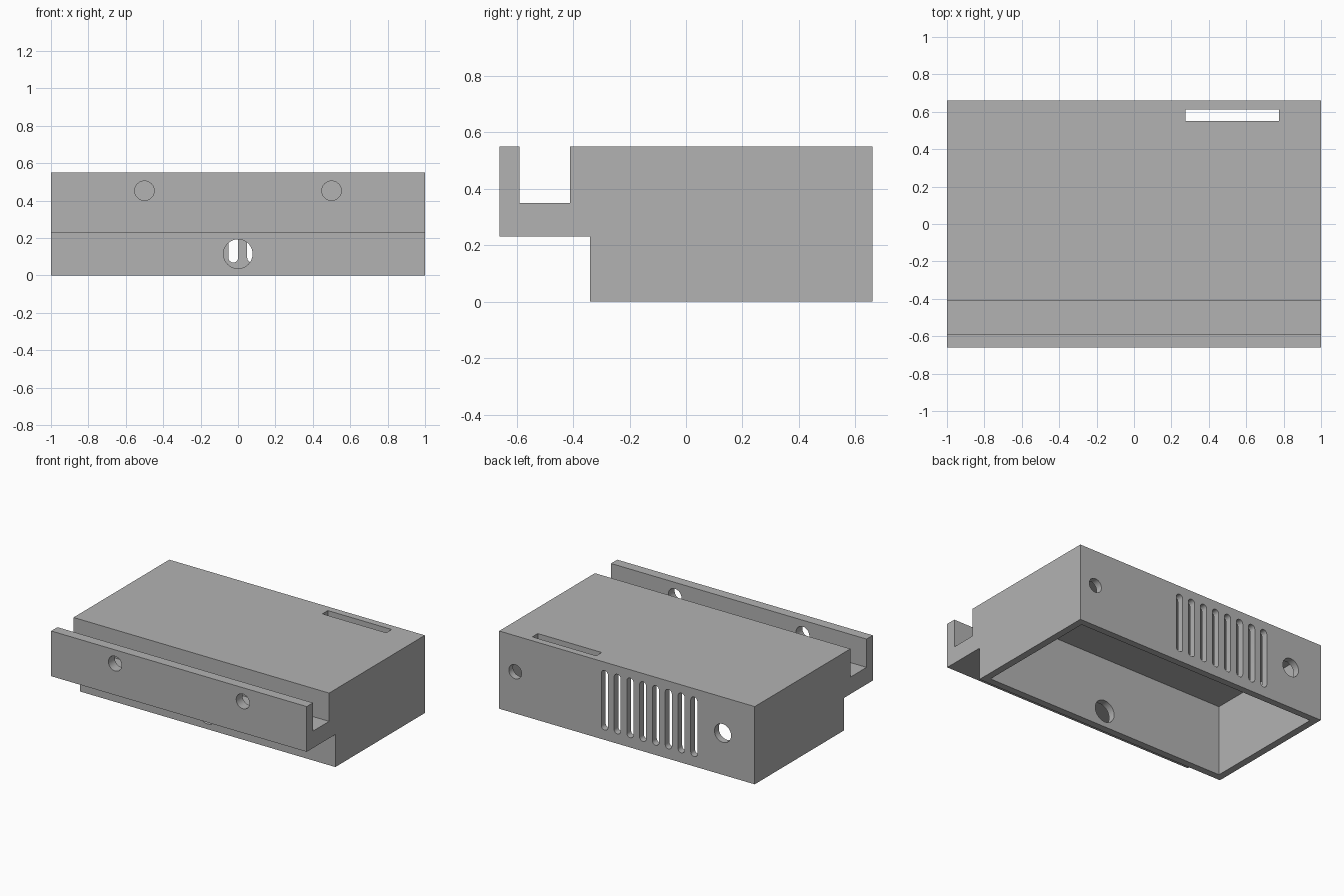
import bpy, bmesh, math
from mathutils import Vector

cube = bpy.data.objects.get("Cube")
if cube:
    bpy.data.objects.remove(cube, do_unlink=True)

grey = bpy.data.materials.new("light_grey_plastic")
grey.use_nodes = True
grey.diffuse_color = (0.45, 0.45, 0.45, 1)
grey.node_tree.nodes["Principled BSDF"].inputs["Base Color"].default_value = grey.diffuse_color


def prism(name, outline, depth):
    """Extrude a closed outline of 3D points along a vector."""
    bm = bmesh.new()
    face = bm.faces.new([bm.verts.new(p) for p in outline])
    extruded = bmesh.ops.extrude_face_region(bm, geom=[face])["geom"]
    verts = [g for g in extruded if isinstance(g, bmesh.types.BMVert)]
    bmesh.ops.translate(bm, verts=verts, vec=Vector(depth))
    bmesh.ops.recalc_face_normals(bm, faces=bm.faces)
    mesh = bpy.data.meshes.new(name)
    bm.to_mesh(mesh)
    bm.free()
    mesh.materials.append(grey)
    obj = bpy.data.objects.new(name, mesh)
    bpy.context.collection.objects.link(obj)
    return obj


def box(name, x0, x1, y0, y1, z0, z1):
    outline = [(x0, y0, z0), (x1, y0, z0), (x1, y1, z0), (x0, y1, z0)]
    return prism(name, outline, (0, 0, z1 - z0))


def rounded(name, x, z0, z1, r, y0, y1, half=20):
    """Upright slot with round ends; a round hole when z0 equals z1."""
    pts = []
    for centre, start in ((z1, 0), (z0, math.pi)):
        for i in range(half + (z0 != z1)):
            a = start + math.pi * i / half
            pts.append((x + r * math.cos(a), y0, centre + r * math.sin(a)))
    return prism(name, pts, (0, y1 - y0, 0))


# Housing: side profile with the rail channel and front lip
FRONT, BACK, TOP = -0.66, 0.66, 0.55
profile = [(-0.34, 0), (BACK, 0), (BACK, TOP), (-0.41, TOP), (-0.41, 0.35),
           (-0.59, 0.35), (-0.59, TOP), (FRONT, TOP), (FRONT, 0.23), (-0.34, 0.23)]
housing = prism("housing", [(-1, y, z) for y, z in profile], (2, 0, 0))

# Cavity open at the bottom, and the slit in the roof
cutters = [box("cavity_cutter", -0.95, 0.95, -0.29, 0.612, -0.1, 0.5),
           box("roof_slit_cutter", 0.275, 0.775, 0.55, 0.611, 0.45, 0.65)]

# Screw holes in the lip, cable hole in the front wall
for x in (-0.5, 0.5):
    cutters.append(rounded("lip_hole_cutter", x, 0.453, 0.453, 0.052, -0.75, -0.5))
cutters.append(rounded("cable_hole_cutter", 0, 0.115, 0.115, 0.078, -0.45, -0.2))

# Back wall: two round holes and a row of vent slots
cutters.append(rounded("small_back_hole_cutter", 0.875, 0.295, 0.295, 0.05, 0.5, 0.8))
cutters.append(rounded("large_back_hole_cutter", -0.75, 0.295, 0.295, 0.065, 0.5, 0.8))
for i in range(8):
    cutters.append(rounded("vent_cutter", 0.175 - 0.1 * i, 0.095, 0.465, 0.026, 0.5, 0.8, 10))

bpy.ops.object.select_all(action="DESELECT")
bpy.context.view_layer.objects.active = housing
housing.select_set(True)
for cutter in cutters:
    cutter.hide_render = True
    mod = housing.modifiers.new("cut", "BOOLEAN")
    mod.operation = "DIFFERENCE"
    mod.solver = "EXACT"
    mod.object = cutter
    bpy.ops.object.modifier_apply(modifier=mod.name)
    bpy.data.objects.remove(cutter, do_unlink=True)

bpy.ops.object.shade_smooth_by_angle(angle=math.radians(30))
